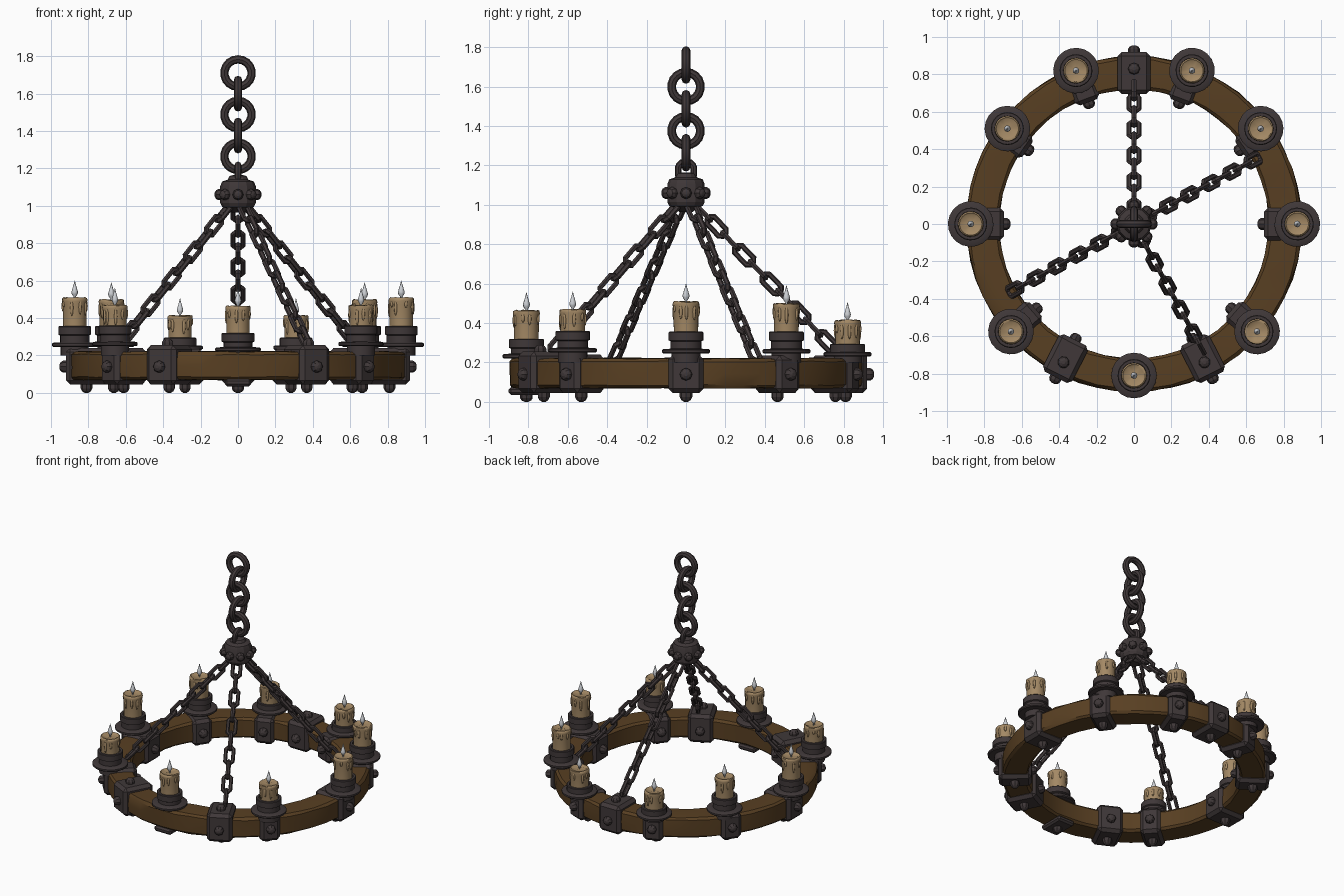
import bpy, bmesh, math, random
from mathutils import Matrix, Vector

if "Cube" in bpy.data.objects:
    bpy.data.objects.remove(bpy.data.objects["Cube"])
random.seed(4)
T = Matrix.Translation

def mat(name, c):
    m = bpy.data.materials.new(name)
    m.diffuse_color = (*c, 1)
    m.use_nodes = True
    m.node_tree.nodes["Principled BSDF"].inputs["Base Color"].default_value = m.diffuse_color
    return m

IRON = mat("dark iron", (0.050, 0.039, 0.040))
WOOD = mat("brown wood", (0.098, 0.050, 0.016))
WAX = mat("tan wax", (0.37, 0.25, 0.13))
FLAME = mat("pale flame", (0.62, 0.64, 0.67))

def finish(bm, name, material, angle=35):
    bmesh.ops.recalc_face_normals(bm, faces=bm.faces)
    me = bpy.data.meshes.new(name)
    bm.to_mesh(me)
    bm.free()
    me.materials.append(material)
    for p in me.polygons:
        p.use_smooth = True
    me.set_sharp_from_angle(angle=math.radians(angle))
    ob = bpy.data.objects.new(name, me)
    bpy.context.collection.objects.link(ob)
    return ob

def lathe(bm, profile, M, n=16, wobble=0.0):
    # revolve (radius, z) points around local z and cap both ends
    rings = []
    for r, z in profile:
        rings.append([bm.verts.new(M @ Vector((r * math.cos(a), r * math.sin(a),
                      z + random.uniform(-wobble, wobble))))
                      for a in [2 * math.pi * i / n for i in range(n)]])
    for a, b in zip(rings, rings[1:]):
        for i in range(n):
            bm.faces.new((a[i], a[(i + 1) % n], b[(i + 1) % n], b[i]))
    bm.faces.new(rings[0][::-1])
    bm.faces.new(rings[-1])

def box(bm, M, lo, hi, bevel):
    lo, hi = Vector(lo), Vector(hi)
    size = hi - lo
    vs = bmesh.ops.create_cube(bm, size=1, matrix=M @ T((lo + hi) / 2) @ Matrix.Diagonal((*size, 1)))["verts"]
    edges = list({e for v in vs for e in v.link_edges})
    bmesh.ops.bevel(bm, geom=edges, offset=bevel, segments=1, affect='EDGES')

def bolt(bm, M, pos, direction, r=0.032, h=0.035):
    rot = Vector(direction).to_track_quat('Z', 'Y').to_matrix().to_4x4()
    lathe(bm, [(r, -0.01), (r, h * 0.45), (r * 0.75, h * 0.8), (r * 0.3, h)], M @ T(pos) @ rot, 8)

def link(bm, M, half, R, t, n=16, m=8):
    # closed stadium-shaped link, long axis local z, lying in local xz
    rings = []
    for i in range(n):
        a = 2 * math.pi * (i + 0.5) / n
        d = Vector((math.cos(a), 0, math.sin(a)))
        c = d * R + Vector((0, 0, math.copysign(half, d.z)))
        rings.append([bm.verts.new(M @ (c + d * t * math.cos(b) + Vector((0, t * math.sin(b), 0))))
                      for b in [2 * math.pi * j / m for j in range(m)]])
    for i in range(n):
        a, b = rings[i], rings[(i + 1) % n]
        for j in range(m):
            bm.faces.new((a[j], a[(j + 1) % m], b[(j + 1) % m], b[j]))

# wooden ring: chamfered section swept round, slightly uneven
bm = bmesh.new()
section = [(0.735, 0.07), (0.88, 0.07), (0.895, 0.085), (0.897, 0.145), (0.895, 0.205),
           (0.88, 0.22), (0.81, 0.222), (0.735, 0.22), (0.72, 0.205), (0.72, 0.085)]
N = 56
rings = []
for i in range(N):
    a = 2 * math.pi * i / N
    rings.append([bm.verts.new(((r + random.uniform(-.004, .004)) * math.cos(a),
                                (r + random.uniform(-.004, .004)) * math.sin(a),
                                z + random.uniform(-.003, .003))) for r, z in section])
for i in range(N):
    a, b = rings[i], rings[(i + 1) % N]
    for j in range(len(section)):
        k = (j + 1) % len(section)
        bm.faces.new((a[j], a[k], b[k], b[j]))
finish(bm, "wooden_ring", WOOD, 30)

# iron brackets clasping the ring: angle, half width, top, bolted on top
brackets = [(90, .088, .255, True), (243, .088, .255, True), (297, .088, .255, True),
            (0, .088, .24, False), (180, .088, .24, False),
            (35, .07, .235, False), (145, .07, .235, False),
            (319, .07, .24, False), (221, .07, .24, False),
            (69.5, .07, .235, False), (110.5, .07, .235, False)]
for deg, w, top, bolted in brackets:
    M = Matrix.Rotation(math.radians(deg), 4, 'Z')
    bm = bmesh.new()
    box(bm, M, (0.695, -w, 0.045), (0.92, w, top), 0.022)
    bolt(bm, M, (0.92, 0, 0.14), (1, 0, 0))
    bolt(bm, M, (0.695, 0, 0.14), (-1, 0, 0))
    bolt(bm, M, (0.81, 0, 0.045), (0, 0, -1), h=0.045)
    if bolted:
        bolt(bm, M, (0.83, 0, top), (0, 0, 1))
    finish(bm, "ring_bracket", IRON, 20)

# small clip under the front candle
bm = bmesh.new()
box(bm, Matrix(), (-.07, -.9, .035), (.07, -.71, .075), .012)
bolt(bm, Matrix(), (0, -.81, .035), (0, 0, -1))
finish(bm, "front_clip", IRON, 20)

# candles: x, y, plate bottom, cup top, wax top
candles = [(0, -.81, .22, .32, .465)]
for s in (-1, 1):
    candles += [(s * .873, 0, .245, .357, .51), (s * .677, .51, .245, .357, .50),
                (s * .31, .82, .23, .295, .415), (s * .658, -.575, .25, .36, .47)]
for x, y, p, c, top in candles:
    M = T((x, y, 0)) @ Matrix.Rotation(random.uniform(0, 6), 4, 'Z')
    bm = bmesh.new()
    lathe(bm, [(.075, .20), (.075, p), (.115, p), (.122, p + .006), (.122, p + .018), (.115, p + .023),
               (.078, p + .025), (.078, c - .05), (.088, c - .045), (.088, c - .004), (.084, c),
               (.069, c), (.066, c - .012)], M, 20)
    finish(bm, "candle_holder", IRON)
    # wax body with a melted rim and drips
    bm = bmesh.new()
    lathe(bm, [(.062, c - .03), (.063, top - .04), (.068, top - .018), (.067, top - .005),
               (.06, top), (.052, top - .006), (.015, top - .009)], M, 20, .003)
    for i in range(9):
        a = 2 * math.pi * (i + random.uniform(-.3, .3)) / 9
        h = random.uniform(.02, .05)
        D = M @ T((.062 * math.cos(a), .062 * math.sin(a), top - .012 - h)) @ Matrix.Diagonal((.009, .009, h, 1))
        bmesh.ops.create_uvsphere(bm, u_segments=8, v_segments=6, radius=1, matrix=D)
    finish(bm, "candle_wax", WAX, 50)
    bm = bmesh.new()
    lathe(bm, [(.004, top - .012), (.006, top + .004), (.016, top + .018), (.018, top + .03), (.012, top + .05),
               (.006, top + .07), (.001, top + .09)], M, 8)
    finish(bm, "candle_flame", FLAME, 60)

# central hub with bolts
bm = bmesh.new()
lathe(bm, [(.035, .965), (.06, .985), (.085, .995), (.095, 1.015), (.095, 1.105), (.085, 1.13),
           (.055, 1.14), (.045, 1.16), (.025, 1.165)], T((0, 0, 0)), 12)
for k in range(8):
    M = Matrix.Rotation(k * math.pi / 4, 4, 'Z')
    bolt(bm, M, (.09, 0, 1.06), (1, 0, 0), r=.03)
finish(bm, "hub", IRON, 25)

# main hanging chain of round links, alternating direction
bm = bmesh.new()
for i, z in enumerate((1.71, 1.6, 1.488, 1.376, 1.265)):
    link(bm, T((0, 0, z)) @ Matrix.Rotation(math.pi / 2 * (i % 2), 4, 'Z'), 0, .073, .0225, 18, 8)
link(bm, T((0, 0, 1.17)) @ Matrix.Rotation(math.pi / 2, 4, 'Z'), .01, .04, .018)
finish(bm, "hanging_chain", IRON, 40)

# four slanting support chains from hub to ring
for end in [(0, .75, .27), (.665, .355, .22), (-.665, -.365, .22), (.37, -.68, .26)]:
    e = Vector(end)
    out = Vector((e.x, e.y, 0)).normalized()
    s = out * .05 + Vector((0, 0, 1.0))
    d = e - s
    n = round(d.length / .1)
    # local z along the chain, local x sideways
    zx = d.normalized()
    xx = zx.cross(out).normalized()
    yy = zx.cross(xx)
    R = Matrix((xx, yy, zx)).transposed().to_4x4()
    bm = bmesh.new()
    for i in range(n):
        p = s + d * ((i + .5) / n)
        link(bm, T(p) @ R @ Matrix.Rotation(math.pi / 2 * (i % 2), 4, 'Z'), .032, .028, .0145, 8, 6)
    finish(bm, "support_chain", IRON, 30)
